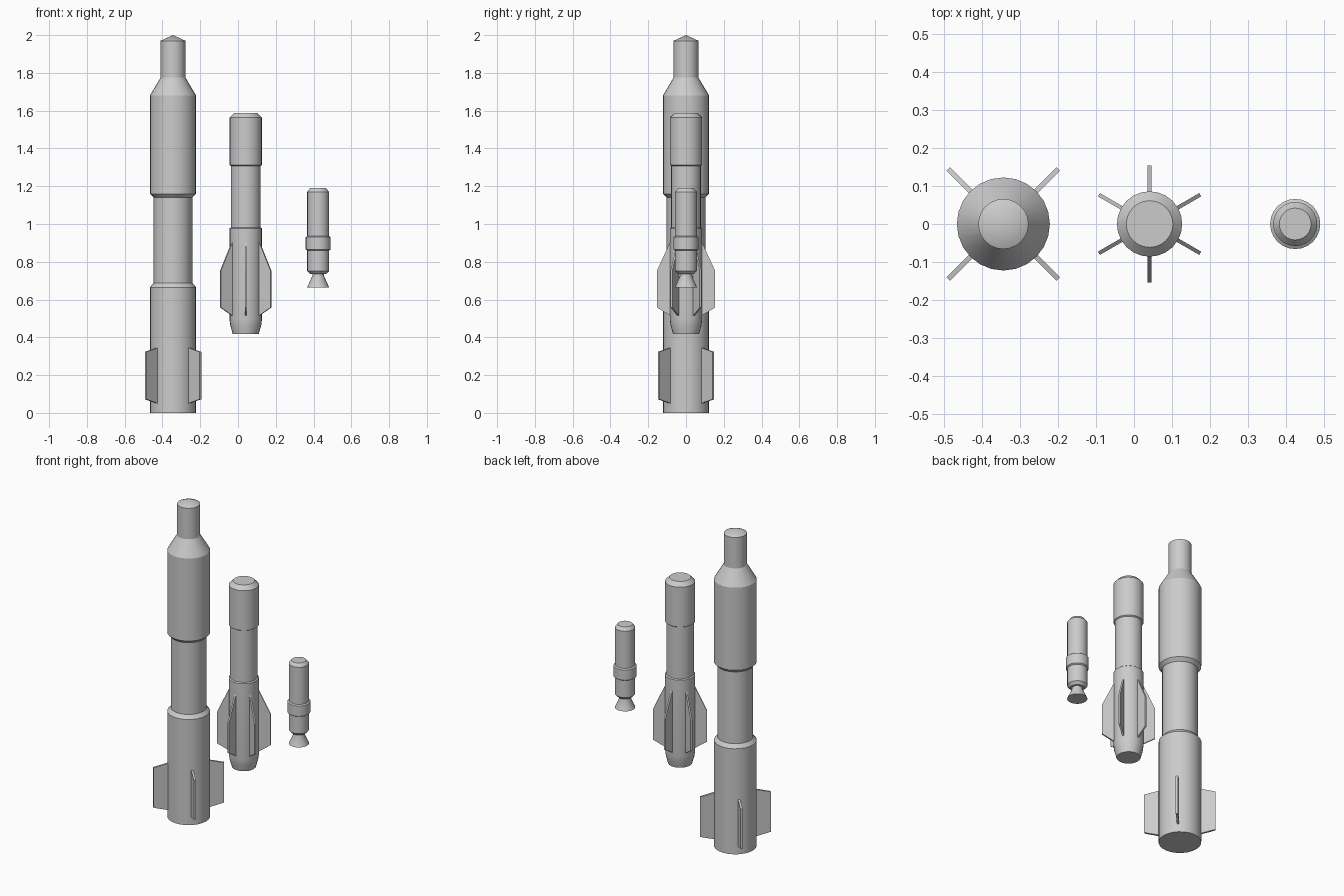
import bpy, bmesh, math
from mathutils import Vector

if "Cube" in bpy.data.objects:
    bpy.data.objects.remove(bpy.data.objects["Cube"])

SIDES = 24


def finish(name, bm):
    bmesh.ops.recalc_face_normals(bm, faces=bm.faces)
    me = bpy.data.meshes.new(name)
    bm.to_mesh(me)
    bm.free()
    ob = bpy.data.objects.new(name, me)
    bpy.context.collection.objects.link(ob)
    return ob


def lathe(name, cx, profile):
    """Revolve (radius, z) points around the vertical axis at x = cx, with capped ends."""
    bm = bmesh.new()
    rings = []
    for r, z in profile:
        if r == 0:
            rings.append([bm.verts.new((cx, 0, z))])
        else:
            rings.append([bm.verts.new((cx + r * math.cos(2 * math.pi * i / SIDES),
                                        r * math.sin(2 * math.pi * i / SIDES), z))
                          for i in range(SIDES)])
    for a, b in zip(rings, rings[1:]):
        for i in range(SIDES):
            j = (i + 1) % SIDES
            if len(b) == 1:
                bm.faces.new((a[i], a[j], b[0]))
            else:
                bm.faces.new((a[i], a[j], b[j], b[i]))
    for ring in (rings[0], rings[-1]):
        if len(ring) > 1:
            bm.faces.new(ring)
    ob = finish(name, bm)
    bpy.ops.object.select_all(action='DESELECT')
    ob.select_set(True)
    bpy.context.view_layer.objects.active = ob
    bpy.ops.object.shade_smooth_by_angle(angle=math.radians(30))
    return ob


def fins(name, cx, outline, thickness, count, start):
    """Radial ring of thin plates from one (radius, z) outline."""
    bm = bmesh.new()
    for k in range(count):
        a = start + 2 * math.pi * k / count
        out = Vector((math.cos(a), math.sin(a), 0))
        side = Vector((-math.sin(a), math.cos(a), 0)) * thickness / 2
        base = [Vector((cx, 0, z)) + out * r for r, z in outline]
        left = [bm.verts.new(p + side) for p in base]
        right = [bm.verts.new(p - side) for p in base]
        bm.faces.new(left)
        bm.faces.new(right[::-1])
        n = len(base)
        for i in range(n):
            j = (i + 1) % n
            bm.faces.new((left[i], left[j], right[j], right[i]))
    return finish(name, bm)


# Large missile
X1 = -0.344
lathe("large_missile_body", X1, [
    (0.1225, 0), (0.1225, 0.665), (0.1025, 0.688), (0.1025, 1.14), (0.1225, 1.16),
    (0.1225, 1.68), (0.066, 1.775), (0.066, 1.97), (0, 2.0)])
fins("large_missile_fins", X1,
     [(0.11, 0.048), (0.205, 0.072), (0.205, 0.323), (0.11, 0.347)],
     0.013, 4, math.radians(45))

# Medium missile
X2 = 0.041
lathe("medium_missile_body", X2, [
    (0.069, 0.418), (0.082, 0.465), (0.086, 0.495), (0.086, 0.977), (0.079, 0.982),
    (0.079, 1.308), (0.086, 1.313), (0.086, 1.563), (0.0615, 1.588)])
fins("medium_missile_fins", X2,
     [(0.08, 0.513), (0.154, 0.558), (0.154, 0.753), (0.08, 0.913)],
     0.01, 6, math.radians(30))

# Small missile
X3 = 0.4245
lathe("small_missile_body", X3, [
    (0.042, 0.735), (0.058, 0.752), (0.058, 1.17), (0.042, 1.19)])
lathe("small_missile_collar", X3, [
    (0.056, 0.858), (0.066, 0.865), (0.066, 0.93), (0.056, 0.937)])
lathe("small_missile_nozzle", X3, [
    (0.058, 0.665), (0.03, 0.728), (0.03, 0.74)])
